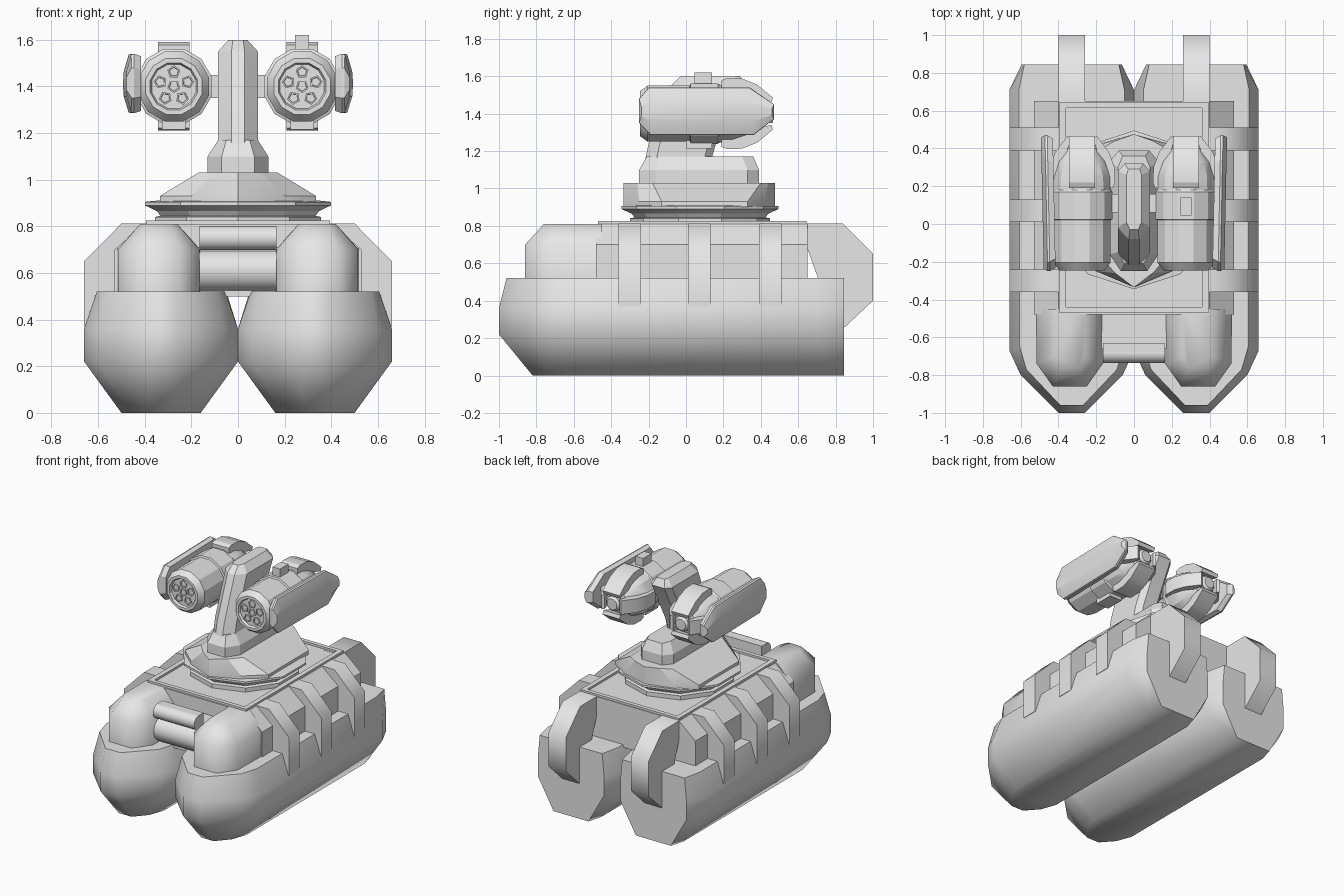
import bpy, bmesh, math
from mathutils import Matrix, Vector

if "Cube" in bpy.data.objects:
    bpy.data.objects.remove(bpy.data.objects["Cube"])

grey = bpy.data.materials.new("light_grey")
grey.diffuse_color = (0.8, 0.8, 0.8, 1)
grey.use_nodes = True
grey.node_tree.nodes["Principled BSDF"].inputs["Base Color"].default_value = grey.diffuse_color


def finish(name, bm, smooth=30, mirror=False, mat=None):
    if mat:
        bm.transform(mat)
    bmesh.ops.recalc_face_normals(bm, faces=bm.faces)
    me = bpy.data.meshes.new(name)
    bm.to_mesh(me)
    bm.free()
    me.materials.append(grey)
    for p in me.polygons:
        p.use_smooth = True
    me.set_sharp_from_angle(angle=math.radians(smooth))
    ob = bpy.data.objects.new(name, me)
    bpy.context.collection.objects.link(ob)
    if mirror:
        ob.modifiers.new("mirror", 'MIRROR').use_mirror_merge = False
    return ob


def loft(name, rings, **kw):
    """Skin equal-sized rings of points and cap both ends."""
    bm = bmesh.new()
    vs = [[bm.verts.new(p) for p in r] for r in rings]
    n = len(vs[0])
    for a, b in zip(vs, vs[1:]):
        for i in range(n):
            j = (i + 1) % n
            bm.faces.new((a[i], a[j], b[j], b[i]))
    bm.faces.new(vs[0])
    bm.faces.new(vs[-1])
    return finish(name, bm, **kw)


def prism(name, pts, axis, lo, hi, **kw):
    """Extrude a 2D outline along an axis."""
    def at(t, a, b):
        return {'x': (t, a, b), 'y': (a, t, b), 'z': (a, b, t)}[axis]
    return loft(name, [[at(t, *p) for p in pts] for t in (lo, hi)], **kw)


def box(name, x0, x1, y0, y1, z0, z1, **kw):
    return prism(name, [(x0, y0), (x1, y0), (x1, y1), (x0, y1)], 'z', z0, z1, **kw)


def lathe_y(name, cx, cz, prof, n, phase=0.5, **kw):
    """Rings around an axis parallel to y; prof is (y, radius)."""
    ang = [2 * math.pi * (i + phase) / n for i in range(n)]
    return loft(name, [[(cx + r * math.sin(a), y, cz + r * math.cos(a)) for a in ang]
                       for y, r in prof], **kw)


def sym(half, cx=0.0):
    """Close an outline from its (dx, y) half."""
    return [(cx + x, y) for x, y in half] + [(cx - x, y) for x, y in reversed(half)]


def stack(levels, cx=0.0):
    return [[(x, y, z) for x, y in sym(half, cx)] for z, half in levels]


# --- pontoons: rounded lower floats
mid = [(.07, -1), (.27, -.80), (.33, -.67), (.33, .71), (.265, .845)]
loft("pontoon", stack([
    (0, [(.05, -.82), (.13, -.73), (.17, -.62), (.17, .74), (.14, .845)]),
    (.22, mid), (.36, mid),
    (.52, [(.06, -.96), (.24, -.77), (.275, -.65), (.28, .71), (.25, .845)])], .33),
    smooth=62, mirror=True)

# --- hull body
prism("hull", [(-.53, .50), (-.53, .70), (-.40, .81), (.40, .81), (.53, .70), (.53, .50)],
      'y', -.48, .65, smooth=30)

# --- rounded nose lobes
loft("nose_lobe", stack([
    (.50, [(.09, -.86), (.175, -.74), (.18, -.45)]),
    (.70, [(.09, -.86), (.175, -.74), (.18, -.45)]),
    (.81, [(.05, -.76), (.08, -.70), (.08, -.45)])], .34), smooth=62, mirror=True)

# --- filler and rolls between the lobes
box("nose_filler", -.2, .2, -.66, -.45, .50, .71)
for nm, y, z, r in (("upper_roll", -.685, .75, .052), ("lower_roll", -.64, .61, .09)):
    ring = [(y + r * math.cos(i * math.pi / 6), z + r * math.sin(i * math.pi / 6))
            for i in range(12)]
    prism(nm, ring, 'x', -.165, .165, smooth=40)
box("roll_bracket", -.165, .165, -.685, -.63, .70, .80)

# --- straps down the sides and over the tail
for i, y in enumerate((-.30, .07, .45)):
    prism(f"side_strap_{i}", [(.38, .812), (.50, .812), (.66, .65), (.66, .37), (.55, .37),
                              (.45, .60)], 'y', y - .06, y + .06, smooth=50, mirror=True)
prism("tail_strap", [(.60, .812), (.84, .812), (1, .65), (1, .40), (.84, .25), (.75, .40)],
      'x', .26, .40, smooth=50, mirror=True)

# --- raised frame on the deck
box("deck_rim_side", .36, .395, -.47, .645, .80, .825, mirror=True)
for nm, y in (("deck_rim_front", -.455), ("deck_rim_back", .63)):
    box(nm, -.36, .36, y - .015, y + .015, .80, .825)

# --- turret ring, ten sided
rings = []
for z, r in ((.80, .375), (.84, .375), (.845, .35), (.865, .365), (.89, .42), (.905, .42),
             (.91, .37)):
    rings.append([(r * math.sin(i * math.pi / 5), .075 + r * math.cos(i * math.pi / 5), z)
                  for i in range(10)])
loft("turret_ring", rings, smooth=20)

# --- turret base with sloped flanks
low = [(.0005, -.335), (.20, -.25), (.335, -.13), (.335, .33), (.20, .42), (.0005, .475)]
top = [(.0005, -.335), (.10, -.26), (.17, -.18), (.17, .40), (.10, .44), (.0005, .475)]
loft("turret_base", stack([(.90, low), (.93, low), (1.03, top)]), smooth=20)

# --- pedestal
ped = [(.07, -.25), (.13, -.16), (.13, .33), (.08, .39)]
loft("pedestal", stack([(1.02, ped), (1.10, ped),
                        (1.17, [(.05, -.21), (.085, -.15), (.085, .30), (.06, .36)])]), smooth=20)

# --- leaning mast with chamfered front and crown
loft("mast", stack([
    (1.10, [(.028, -.23), (.085, -.17), (.085, .08), (.05, .12)]),
    (1.24, [(.028, -.20), (.085, -.14), (.085, .12), (.05, .16)]),
    (1.55, [(.028, -.08), (.085, -.02), (.085, .28), (.05, .32)]),
    (1.60, [(.022, -.03), (.04, .01), (.04, .26), (.03, .29)])]), smooth=20)

# --- rocket pods
PX, PZ = .275, 1.40
box("pod_arm", .05, .16, .06, .16, 1.35, 1.45, mirror=True)
lathe_y("pod_body", PX, PZ, [
    (-.228, .098), (-.245, .105), (-.245, .125), (-.205, .155), (.02, .155), (.025, .167),
    (.17, .167), (.18, .16), (.25, .158), (.33, .135), (.40, .085), (.41, .055), (.44, .055),
    (.455, .04)], 12, smooth=25, mirror=True)
# launch tubes: one centre, five around
for i in range(6):
    a = 2 * math.pi * i / 5
    d = .062 if i < 5 else 0
    lathe_y(f"launch_tube_{i}", PX + d * math.sin(a), PZ + d * math.cos(a),
            [(-.22, .029), (-.237, .029), (-.237, .022), (-.231, .020)], 5,
            phase=i / 5 if i < 5 else .5, mirror=True)

# armour claws gripping the rear dome
for i in range(4):
    k, w = (1, .068) if i % 2 == 0 else (.92, .05)
    pts = [(.19, .14), (.19, .178 * k), (.22, .19 * k), (.30, .187 * k), (.38, .155 * k),
           (.465, .085 * k), (.455, .06), (.38, .08)]
    prism(f"pod_claw_{i}", pts, 'x', -w, w, smooth=20, mirror=True,
          mat=Matrix.Translation((PX, 0, PZ)) @ Matrix.Rotation(i * math.pi / 2, 4, 'Y'))
box("pod_lower_tab", PX - .05, PX + .05, 0, .14, 1.215, 1.26, mirror=True)
box("pod_sight", PX - .03, PX + .03, .045, .14, 1.55, 1.62)

# --- side shields
out = [(-.25, 1.48), (-.20, 1.54), (.34, 1.54), (.47, 1.45), (.47, 1.37), (.36, 1.285),
       (-.19, 1.285), (-.25, 1.35)]


def shield_ring(x, sy, sz, lean=.02):
    return [(x + lean * y, .11 + (y - .11) * sy, 1.41 + (z - 1.41) * sz) for y, z in out]


loft("pod_shield", [shield_ring(.42, .95, .92), shield_ring(.45, 1, 1),
                    shield_ring(.462, 1, .97), shield_ring(.483, .97, .42)],
     smooth=20, mirror=True)
